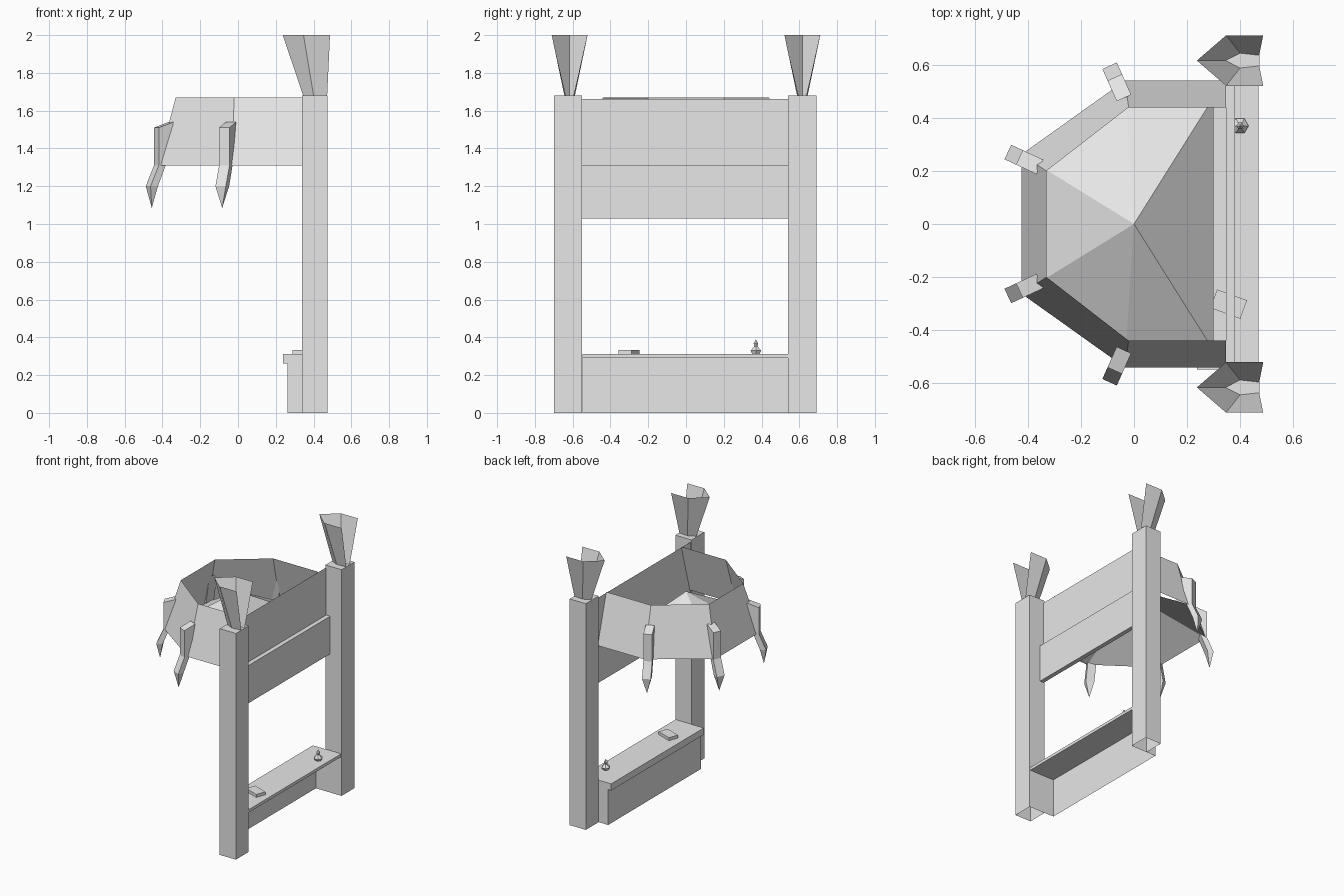
import bpy, bmesh, math
from mathutils import Vector

if "Cube" in bpy.data.objects:
    bpy.data.objects.remove(bpy.data.objects["Cube"])

grey = bpy.data.materials.new("light_grey")
grey.diffuse_color = (0.8, 0.8, 0.8, 1)
grey.use_nodes = True
grey.node_tree.nodes["Principled BSDF"].inputs["Base Color"].default_value = grey.diffuse_color


def make(name, verts, faces, fix=True):
    me = bpy.data.meshes.new(name)
    bm = bmesh.new()
    vs = [bm.verts.new(v) for v in verts]
    for f in faces:
        bm.faces.new([vs[i] for i in f])
    if fix:
        bmesh.ops.recalc_face_normals(bm, faces=bm.faces)
    bm.to_mesh(me)
    bm.free()
    me.materials.append(grey)
    ob = bpy.data.objects.new(name, me)
    bpy.context.collection.objects.link(ob)
    return ob


def box(name, x0, x1, y0, y1, z0, z1, skip=()):
    verts = [(x, y, z) for x in (x0, x1) for y in (y0, y1) for z in (z0, z1)]
    sides = {"-x": (0, 1, 3, 2), "+x": (4, 6, 7, 5), "-y": (0, 4, 5, 1),
             "+y": (2, 3, 7, 6), "-z": (0, 2, 6, 4), "+z": (1, 5, 7, 3)}
    return make(name, verts, [f for k, f in sides.items() if k not in skip], False)


def loft(name, rings, closed=True):
    """Skin equal-length rings of points, bottom to top."""
    n = len(rings[0])
    verts = [p for r in rings for p in r]
    faces = []
    for k in range(len(rings) - 1):
        for i in range(n if closed else n - 1):
            j = (i + 1) % n
            faces.append((k * n + i, k * n + j, (k + 1) * n + j, (k + 1) * n + i))
    return make(name, verts, faces, False)


# Posts (open underneath) with flared cups on top
for side, y0, y1 in (("right", -0.70, -0.55), ("left", 0.54, 0.69)):
    box("post_" + side, 0.34, 0.473, y0, y1, 0, 1.68, ("-z",))
    c = -0.616 if y0 < 0 else 0.616
    low = [(0.472, 0.02), (0.40, 0.028), (0.345, 0), (0.40, -0.028), (0.472, -0.02)]
    high = [(0.487, 0.095), (0.347, 0.095), (0.237, 0), (0.347, -0.095), (0.487, -0.095)]
    loft("flared_cup_" + side,
         [[(x, c + y, 1.68) for x, y in low], [(x, c + y, 2.0) for x, y in high]], False)

# Back panels between the posts
make("upper_panel", [(0.347, -0.55, 1.31), (0.347, 0.54, 1.31),
                     (0.347, 0.54, 1.663), (0.347, -0.55, 1.663)], [(0, 1, 2, 3)], False)
box("lower_panel", 0.347, 0.38, -0.55, 0.54, 1.03, 1.31)

# Counter: overhanging top, front wall and ends, open behind and below
box("counter_top", 0.237, 0.47, -0.548, 0.54, 0.29, 0.312)
box("counter_lip", 0.237, 0.262, -0.548, 0.54, 0.262, 0.29)
box("counter_body", 0.262, 0.47, -0.548, 0.54, 0, 0.29, ("+x", "-z", "+z"))

# Basin wall leaning inwards, with a shallow pyramid floor
half_low = [(0.347, 0.54), (-0.035, 0.54), (-0.425, 0.262)]
half_top = [(0.347, 0.44), (-0.02, 0.44), (-0.33, 0.20)]


def mirror(half):
    return half + [(x, -y) for x, y in reversed(half)]


loft("basin_wall", [[(x, y, 1.31) for x, y in mirror(half_low)],
                    [(x, y, 1.67) for x, y in mirror(half_top)]], False)
base = mirror([(0.30, 0.477)] + half_low[1:])
make("basin_floor", [(x, y, 1.31) for x, y in base] + [(0, 0, 1.60)],
     [(i, (i + 1) % 6, 6) for i in range(6)], False)


# Claws gripping the basin corners
def claw(name, px, py, dx, dy):
    out = Vector((dx, dy, 0)).normalized()
    perp = Vector((-out.y, out.x, 0)) * 0.03
    p = Vector((px, py, 0))
    verts = []
    for d_in, z_in, d_out, z_out in ((0, 1.54, 0.085, 1.51), (0.045, 1.31, 0.085, 1.31),
                                     (0.09, 1.20, 0.133, 1.20)):
        a = p + out * d_in + Vector((0, 0, z_in))
        b = p + out * d_out + Vector((0, 0, z_out))
        verts += [a - perp, a + perp, b + perp, b - perp]
    verts.append(p + out * 0.112 + Vector((0, 0, 1.085)))
    faces = [(0, 1, 2, 3)]
    for k in (0, 4):
        faces += [(k + i, k + (i + 1) % 4, k + 4 + (i + 1) % 4, k + 4 + i) for i in range(4)]
    faces += [(8 + i, 8 + (i + 1) % 4, 12) for i in range(4)]
    make(name, verts, faces)


for side, s in (("left", 1), ("right", -1)):
    claw("front_claw_" + side, -0.355, 0.215 * s, -0.9, 0.42 * s)
    claw("side_claw_" + side, -0.038, 0.475 * s, -0.4, 0.9 * s)

# Small box and small flask on the counter
b = box("small_box", -0.06, 0.06, -0.037, 0.037, 0, 0.022)
b.location = (0.357, -0.302, 0.312)
b.rotation_euler.z = math.radians(-20)
rings = [[(0.40 + r * math.cos(a * math.pi / 3), 0.37 + r * math.sin(a * math.pi / 3), z)
          for a in range(6)]
         for r, z in ((0.022, 0.312), (0.032, 0.33), (0.01, 0.352), (0.014, 0.368), (0.001, 0.388))]
loft("small_flask", rings)
